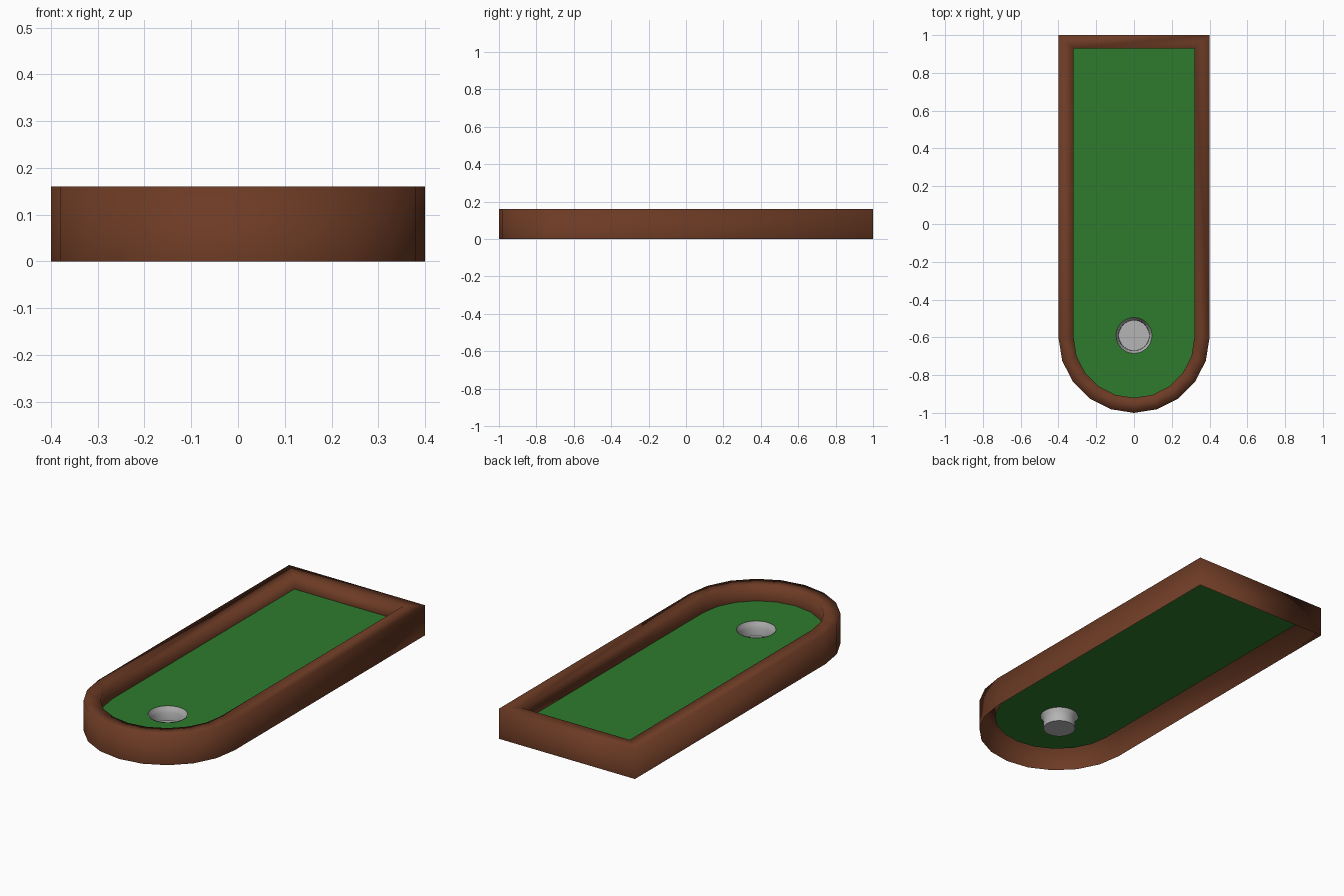
import bpy, bmesh, math

if "Cube" in bpy.data.objects:
    bpy.data.objects.remove(bpy.data.objects["Cube"])

HOLE_Y, HOLE_R = -0.59, 0.095   # cup position and lip radius
FELT_Z, RIM_Z = 0.08, 0.16


def material(name, rgb):
    m = bpy.data.materials.new(name)
    m.diffuse_color = (*rgb, 1)
    m.use_nodes = True
    m.node_tree.nodes["Principled BSDF"].inputs["Base Color"].default_value = m.diffuse_color
    return m


def finish(bm, name, mat):
    me = bpy.data.meshes.new(name)
    bm.to_mesh(me)
    bm.free()
    me.materials.append(mat)
    ob = bpy.data.objects.new(name, me)
    bpy.context.collection.objects.link(ob)
    return ob


def outline(r, back, steps=10):
    """Counter-clockwise lane outline: square back, round front."""
    pts = [(r, back), (-r, back)]
    for i in range(steps + 1):
        a = math.pi + math.pi * i / steps
        pts.append((r * math.cos(a), -0.6 + r * math.sin(a)))
    return pts


def circle(r, n=32):
    return [(r * math.cos(2 * math.pi * i / n), HOLE_Y + r * math.sin(2 * math.pi * i / n))
            for i in range(n)]


def loft(bm, loops):
    """Join (outline, height) loops with quads; returns the last ring."""
    prev = None
    for pts, z in loops:
        ring = [bm.verts.new((x, y, z)) for x, y in pts]
        if prev:
            n = len(ring)
            for i in range(n):
                j = (i + 1) % n
                bm.faces.new((prev[i], prev[j], ring[j], ring[i]))
        prev = ring
    return prev


wood = material("brown wood", (0.150, 0.043, 0.018))
felt = material("green felt", (0.027, 0.198, 0.027))
metal = material("light grey metal", (0.46, 0.46, 0.46))

outer, inner = outline(0.40, 1.0), outline(0.32, 0.93)

# wooden border: outer wall, flat top, inner wall, open underneath
bm = bmesh.new()
loft(bm, [(outer, 0), (outer, RIM_Z), (inner, RIM_Z), (inner, FELT_Z)])
for f in bm.faces:
    f.smooth = True
finish(bm, "border", wood)

# green playing surface with a round hole
bm = bmesh.new()
edges = []
for pts in (inner, circle(HOLE_R)):
    vs = [bm.verts.new((x, y, FELT_Z)) for x, y in pts]
    edges += [bm.edges.new((vs[i - 1], vs[i])) for i in range(len(vs))]
bmesh.ops.triangle_fill(bm, edges=edges, use_beauty=True, normal=(0, 0, 1))
for f in bm.faces:
    f.normal_update()
    if f.normal.z < 0:
        f.normal_flip()
finish(bm, "putting_surface", felt)

# cup with a flared lip
bm = bmesh.new()
floor = loft(bm, [(circle(r), z) for r, z in
                  ((HOLE_R, FELT_Z + 0.002), (0.087, 0.065), (0.081, 0.052), (0.08, 0.01))])
bm.faces.new(floor)
cup = finish(bm, "cup", metal)
bpy.context.view_layer.objects.active = cup
cup.select_set(True)
bpy.ops.object.shade_smooth_by_angle(angle=math.radians(40))
